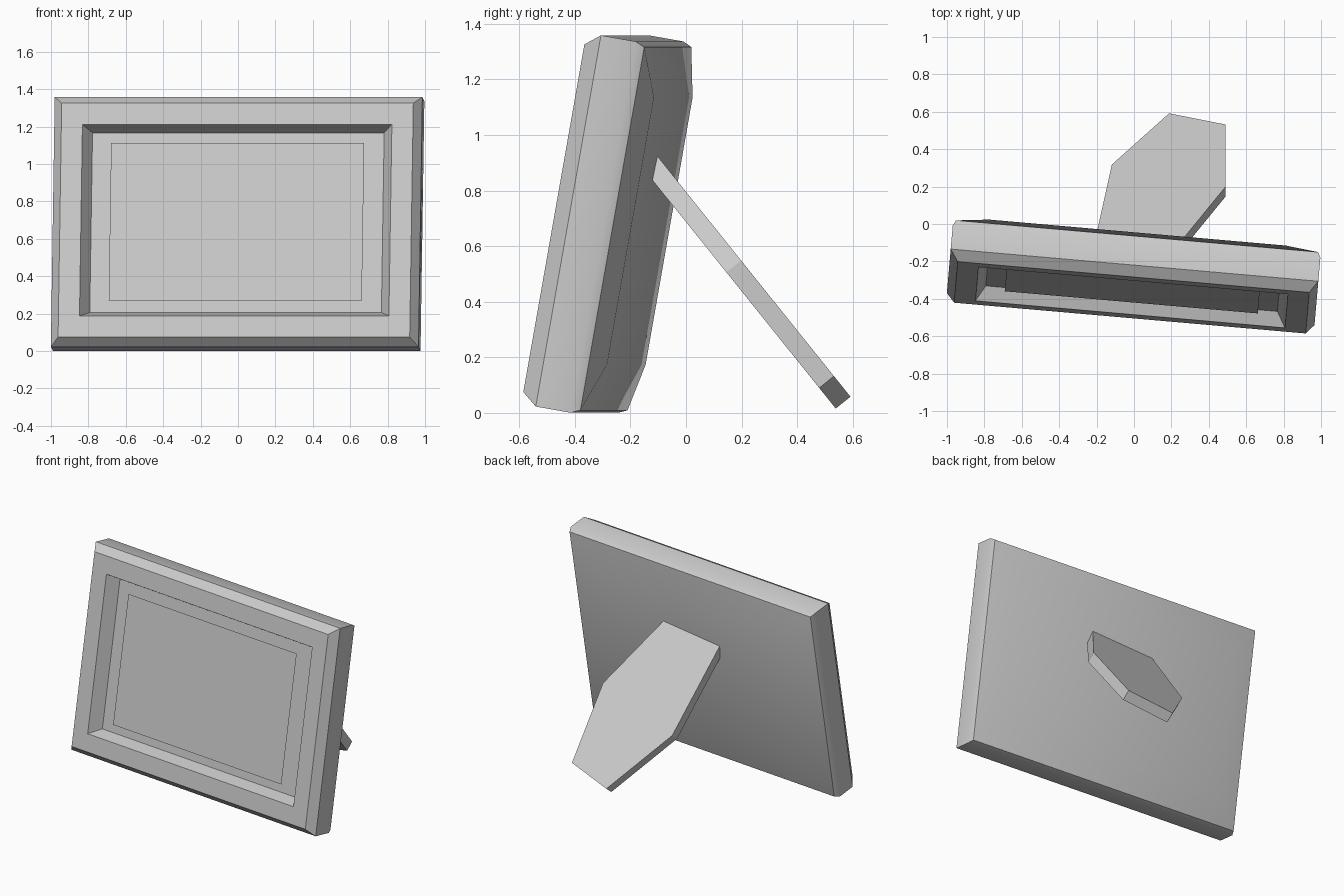
import bpy, bmesh
from math import radians
from mathutils import Matrix, Vector

if "Cube" in bpy.data.objects:
    bpy.data.objects.remove(bpy.data.objects["Cube"])

# Leaning pose: local x = width, y = depth (backwards), z = height from the front face's lower edge
POSE = (Matrix.Translation((-0.022, -0.503, 0.075))
        @ Matrix.Rotation(radians(-5), 4, 'Z')
        @ Matrix.Rotation(radians(-10), 4, 'X'))
HALF_W, HALF_H = 0.9435, 0.635


def finish(bm, name, matrix=Matrix.Identity(4), smooth=False):
    bmesh.ops.recalc_face_normals(bm, faces=bm.faces)
    bm.transform(matrix)
    mesh = bpy.data.meshes.new(name)
    bm.to_mesh(mesh)
    bm.free()
    obj = bpy.data.objects.new(name, mesh)
    bpy.context.collection.objects.link(obj)
    if smooth:
        bpy.ops.object.select_all(action='DESELECT')
        obj.select_set(True)
        bpy.context.view_layer.objects.active = obj
        bpy.ops.object.shade_smooth_by_angle(angle=radians(30))
    return obj


def rect(bm, hw, hh, depth):
    return [bm.verts.new((sx * hw, depth, HALF_H + sz * hh))
            for sx, sz in ((-1, -1), (1, -1), (1, 1), (-1, 1))]


# Frame: rectangular rings (outward offset in x, in z, depth) from the mat, over the rim, to the back
profile = [
    (-0.161, -0.147, 0.080),   # mat edge
    (-0.113, -0.115, 0.0),     # opening at the front
    (0.0, 0.0, 0.0),           # front face edge
    (0.043, 0.043, 0.057),     # front chamfer
    (0.043, 0.043, 0.184),     # side
    (0.0285, 0.0285, 0.217),   # back edge
    (-0.147, -0.147, 0.268),   # raised back panel
]
bm = bmesh.new()
rings = [rect(bm, HALF_W + ox, HALF_H + oz, d) for ox, oz, d in profile]
for a, b in zip(rings, rings[1:]):
    for i in range(4):
        j = (i + 1) % 4
        bm.faces.new((a[i], a[j], b[j], b[i]))
bm.faces.new(rings[0])
bm.faces.new(rings[-1])
finish(bm, "frame", POSE, smooth=True)

# Picture: thin sheet floating just in front of the mat
bm = bmesh.new()
bm.faces.new(rect(bm, 0.679, 0.4265, 0.049))
finish(bm, "picture", POSE)

# Easel stand: coffin-shaped plate, symmetric about an axis skewed within its sloping plane
down = Vector((0, 0.626, -0.78)).normalized()
side = Vector((1, 0, 0))
normal = side.cross(down).normalized()
if normal.z < 0:
    normal.negate()
origin = Vector((0, -0.10, 0.92)) + side * 0.185 + down * 0.572   # widest point
skew = radians(17.5)
axis = Matrix.Rotation(skew, 3, normal) @ down
if axis.x < 0:
    axis = Matrix.Rotation(-skew, 3, normal) @ down
across = axis.cross(normal)
half = [(0.509, 0.158), (0.0, 0.318), (-0.70, 0.20)]   # distance along axis, half width
outline = half + [(t, -w) for t, w in reversed(half)]
bm = bmesh.new()
face = bm.faces.new([bm.verts.new(origin + axis * t + across * w) for t, w in outline])
ext = bmesh.ops.extrude_face_region(bm, geom=[face], use_keep_orig=True)
bmesh.ops.translate(bm, vec=-normal * 0.068,
                    verts=[v for v in ext["geom"] if isinstance(v, bmesh.types.BMVert)])
finish(bm, "easel_stand")
